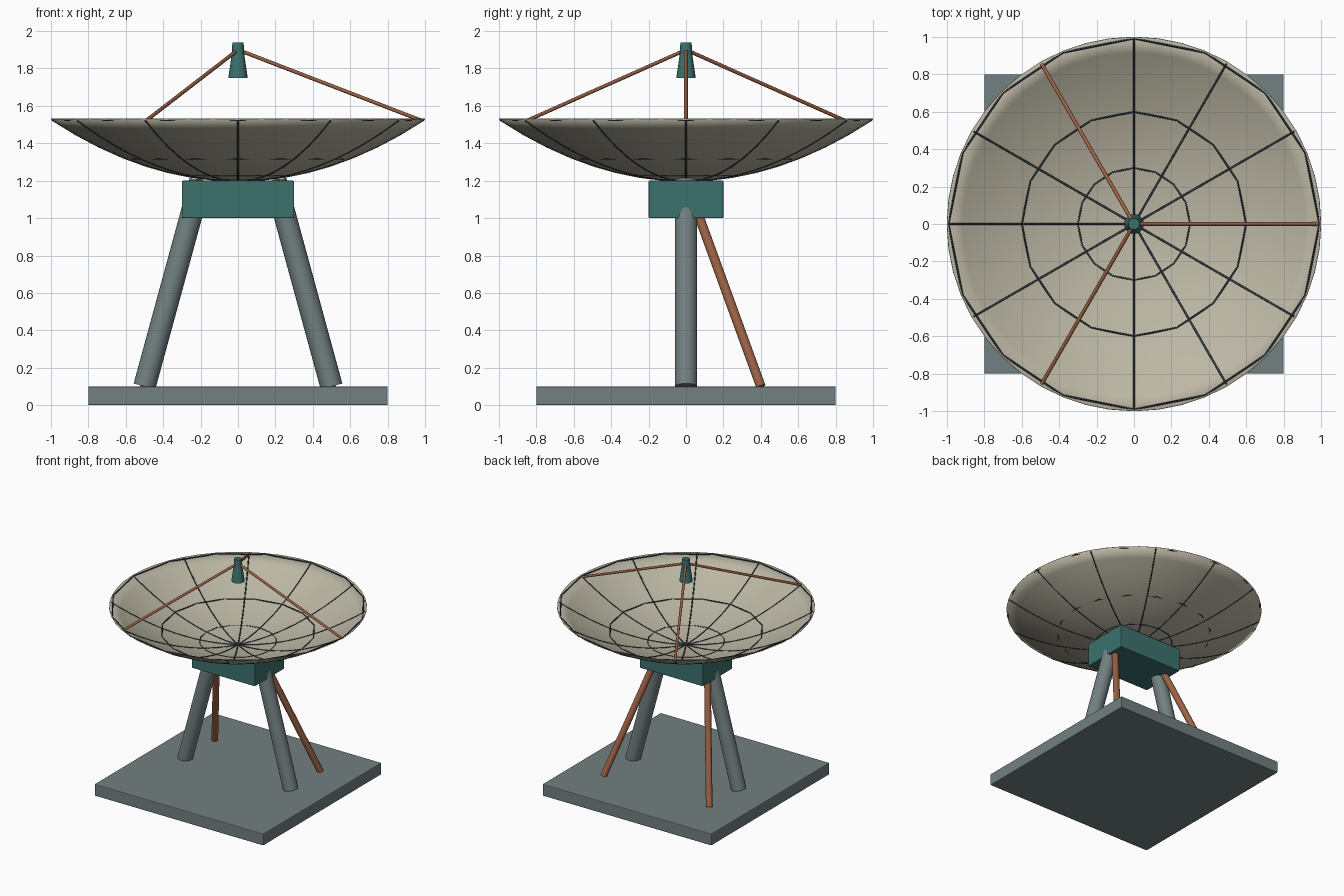
import bpy, bmesh
from math import sin, cos, pi, radians
from mathutils import Vector

cube = bpy.data.objects.get("Cube")
if cube:
    bpy.data.objects.remove(cube, do_unlink=True)


def material(name, rgb):
    mat = bpy.data.materials.new(name)
    mat.use_nodes = True
    color = (*rgb, 1)
    mat.diffuse_color = color
    node = next(n for n in mat.node_tree.nodes if n.type == 'BSDF_PRINCIPLED')
    node.inputs["Base Color"].default_value = color
    return mat


grey = material("slate grey", (0.17, 0.215, 0.22))
beige = material("warm beige", (0.50, 0.47, 0.37))
teal = material("deep teal", (0.045, 0.17, 0.155))
copper = material("copper brown", (0.33, 0.12, 0.06))
dark = material("dark steel", (0.03, 0.042, 0.052))


def add_object(name, bm, mat, smooth=False):
    mesh = bpy.data.meshes.new(name)
    bmesh.ops.recalc_face_normals(bm, faces=bm.faces)
    bm.to_mesh(mesh)
    bm.free()
    mesh.materials.append(mat)
    obj = bpy.data.objects.new(name, mesh)
    bpy.context.collection.objects.link(obj)
    if smooth:
        bpy.ops.object.select_all(action='DESELECT')
        obj.select_set(True)
        bpy.context.view_layer.objects.active = obj
        bpy.ops.object.shade_smooth_by_angle(angle=radians(35))
    return obj


def block(name, size, center, mat):
    bm = bmesh.new()
    bmesh.ops.create_cube(bm, size=1)
    bmesh.ops.scale(bm, vec=size, verts=bm.verts)
    bmesh.ops.translate(bm, vec=center, verts=bm.verts)
    obj = add_object(name, bm, mat)
    bevel = obj.modifiers.new("soft_edges", 'BEVEL')
    bevel.width = 0.006
    bevel.segments = 2
    return obj


def rod(name, start, end, r_start, r_end, mat, sides=24):
    a, b = Vector(start), Vector(end)
    axis = b - a
    bm = bmesh.new()
    bmesh.ops.create_cone(bm, cap_ends=True, segments=sides, radius1=r_start,
                          radius2=r_end, depth=axis.length)
    bmesh.ops.rotate(bm, matrix=axis.to_track_quat('Z', 'Y').to_matrix(), verts=bm.verts)
    bmesh.ops.translate(bm, vec=(a + b) / 2, verts=bm.verts)
    return add_object(name, bm, mat, smooth=True)


def wires(name, paths, radius, mat, cyclic=False):
    curve = bpy.data.curves.new(name, 'CURVE')
    curve.dimensions = '3D'
    curve.bevel_depth = radius
    curve.bevel_resolution = 1
    curve.use_fill_caps = True
    for path in paths:
        spline = curve.splines.new('POLY')
        spline.points.add(len(path) - 1)
        for point, co in zip(spline.points, path):
            point.co = (*co, 1)
        spline.use_cyclic_u = cyclic
    curve.materials.append(mat)
    obj = bpy.data.objects.new(name, curve)
    bpy.context.collection.objects.link(obj)
    return obj


DISH_Z, DEPTH = 1.2, 0.33


def on_dish(r, angle):
    return Vector((r * cos(angle), r * sin(angle), DISH_Z + DEPTH * r * r))


# Ground slab and yoke block
block("base_slab", (1.6, 1.6, 0.1), (0, 0, 0.05), grey)
block("yoke", (0.6, 0.4, 0.2), (0, 0, 1.1), teal)

# Leaning legs with rear braces
for side, label in ((1, "left"), (-1, "right")):
    top = (0.2 * side, 0, 1.2)
    rod(label + "_leg", (0.5 * side, 0, 0.1), top, 0.06, 0.06, grey)
    rod(label + "_rear_brace", (0.5 * side, 0.4, 0.1), top, 0.026, 0.026, copper, 16)

# Parabolic reflector
SIDES, RINGS = 48, 12
bm = bmesh.new()
center = bm.verts.new(on_dish(0, 0))
rows = [[bm.verts.new(on_dish(i / RINGS, 2 * pi * j / SIDES)) for j in range(SIDES)]
        for i in range(1, RINGS + 1)]
for j in range(SIDES):
    k = (j + 1) % SIDES
    bm.faces.new((center, rows[0][j], rows[0][k]))
    for inner, outer in zip(rows, rows[1:]):
        bm.faces.new((inner[j], outer[j], outer[k], inner[k]))
dish = add_object("dish", bm, beige, smooth=True)
shell = dish.modifiers.new("thin_shell", 'SOLIDIFY')
shell.thickness = 0.004
shell.offset = 0

# Radial ribs and faceted hoops on the reflector
ribs = [[on_dish(0.99 * i / 8, n * pi / 6) for i in range(9)] for n in range(12)]
wires("dish_ribs", ribs, 0.006, dark)
hoops = [[on_dish(r, n * pi / 8) for n in range(16)] for r in (0.3, 0.6, 0.992)]
wires("dish_hoops", hoops, 0.005, dark, cyclic=True)

# Feed horn held by three struts
rod("feed_horn", (0, 0, 1.75), (0, 0, 1.9), 0.052, 0.03, teal)
rod("feed_cap", (0, 0, 1.88), (0, 0, 1.94), 0.033, 0.03, teal)
for n in range(3):
    rod(f"feed_strut_{n + 1}", on_dish(0.985, n * 2 * pi / 3), (0, 0, 1.9),
        0.01, 0.01, copper, 12)
